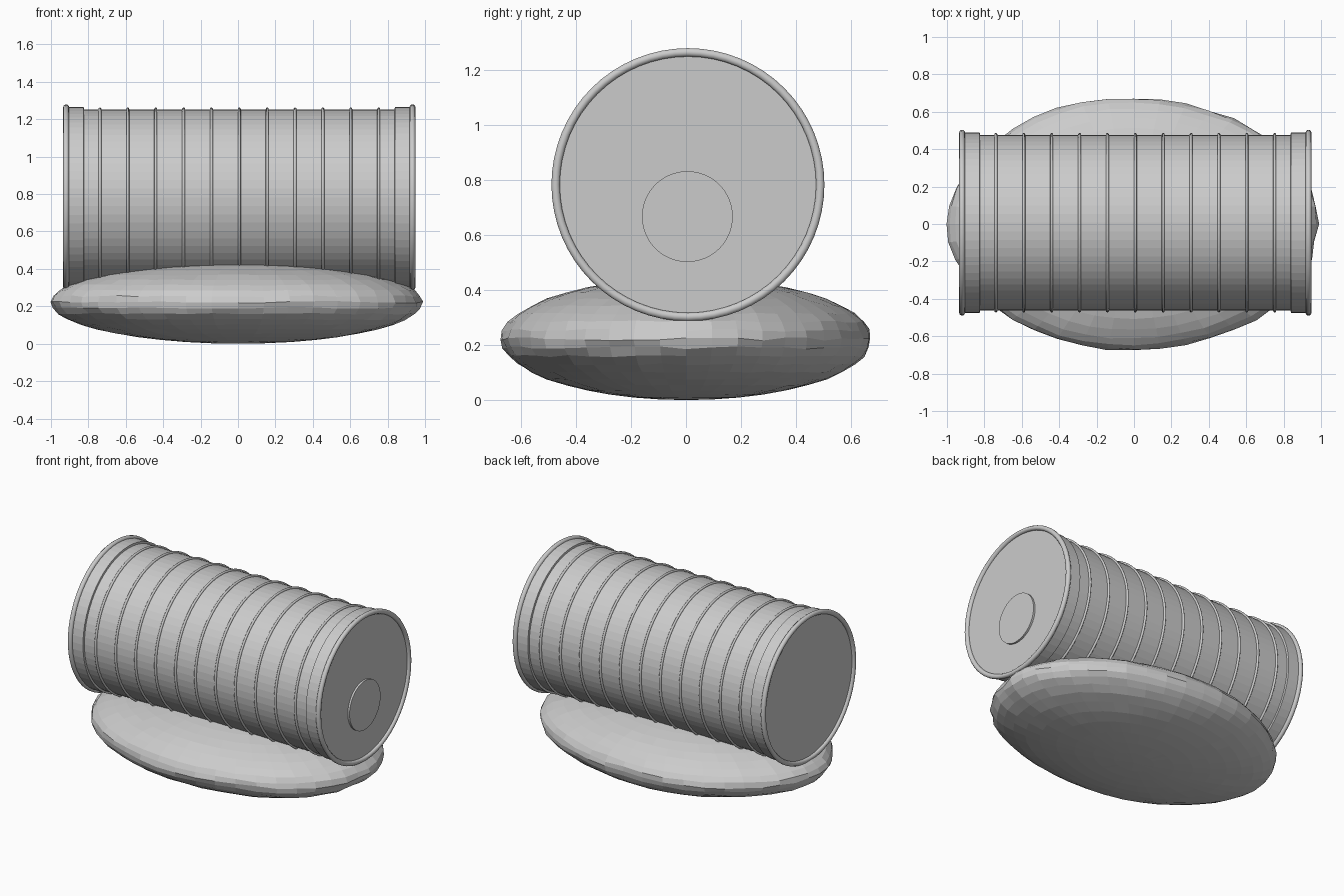
import bpy, bmesh, math, random
from mathutils import Vector

random.seed(4)
cube = bpy.data.objects.get("Cube")
if cube:
    bpy.data.objects.remove(cube, do_unlink=True)

grey = bpy.data.materials.new("plain grey")
grey.use_nodes = True
colour = (0.6, 0.6, 0.6, 1)
grey.diffuse_color = colour
grey.node_tree.nodes["Principled BSDF"].inputs["Base Color"].default_value = colour

AXIS_Y, AXIS_Z = 0.007, 0.783
MID_X = 0.007
RADIUS = 0.469
SIDES = 64


def add_object(name, bm):
    bmesh.ops.recalc_face_normals(bm, faces=bm.faces)
    mesh = bpy.data.meshes.new(name)
    bm.to_mesh(mesh)
    bm.free()
    obj = bpy.data.objects.new(name, mesh)
    bpy.context.collection.objects.link(obj)
    mesh.materials.append(grey)
    return obj


def lathe(name, profile, y=AXIS_Y, z=AXIS_Z, closed=False, sides=SIDES):
    """Spin (x, radius) points about a line along x; open profiles get end caps."""
    bm = bmesh.new()
    rings = []
    for x, r in profile:
        rings.append([bm.verts.new((x, y + r * math.cos(a), z + r * math.sin(a)))
                      for a in (math.tau * i / sides for i in range(sides))])
    pairs = list(zip(rings, rings[1:]))
    if closed:
        pairs.append((rings[-1], rings[0]))
    else:
        bm.faces.new(rings[0])
        bm.faces.new(rings[-1])
    for a, b in pairs:
        for i in range(sides):
            j = (i + 1) % sides
            bm.faces.new((a[i], a[j], b[j], b[i]))
    return add_object(name, bm)


def hoop(name, x, radius, half_width, half_height):
    section = [(x + half_width * math.cos(math.tau * k / 10),
                radius + half_height * math.sin(math.tau * k / 10)) for k in range(10)]
    obj = lathe(name, section, closed=True)
    for poly in obj.data.polygons:
        poly.use_smooth = True


# Drum shell
lathe("drum_body", [(MID_X - 0.922, RADIUS), (MID_X + 0.922, RADIUS)])

# Raised collar and rolled rim at each end
for side, word in ((-1, "right"), (1, "left")):
    lathe(f"{word}_collar", [(MID_X + side * 0.83, RADIUS),
                             (MID_X + side * 0.832, 0.482),
                             (MID_X + side * 0.925, 0.482)])
    hoop(f"{word}_rim", MID_X + side * 0.926, 0.481, 0.016, 0.016)

# Evenly spaced ribs
for i in range(11):
    hoop(f"rib_{i + 1}", MID_X + (i - 5) * 0.149, 0.471, 0.008, 0.009)

# Round bung on one end
lathe("bung", [(0.9, 0.165), (0.945, 0.165)], y=0.005, z=0.667)

# Flattened boulder with an uneven, faceted surface
bm = bmesh.new()
bmesh.ops.create_uvsphere(bm, u_segments=44, v_segments=22, radius=1)
for v in bm.verts:
    n = v.co.copy()
    rim = 1 - abs(n.z)
    lump = 0.008 * math.sin(5 * n.x + 3 * n.y) + random.uniform(-0.01, 0.008) * rim
    flat = 1 + lump
    v.co = Vector((n.x * 0.99 * flat, n.y * 0.675 * flat,
                   0.226 + n.z * 0.222 + random.uniform(-0.006, 0.006) * rim))
low = min(v.co.z for v in bm.verts)
for v in bm.verts:
    v.co.z -= low
add_object("boulder", bm)
